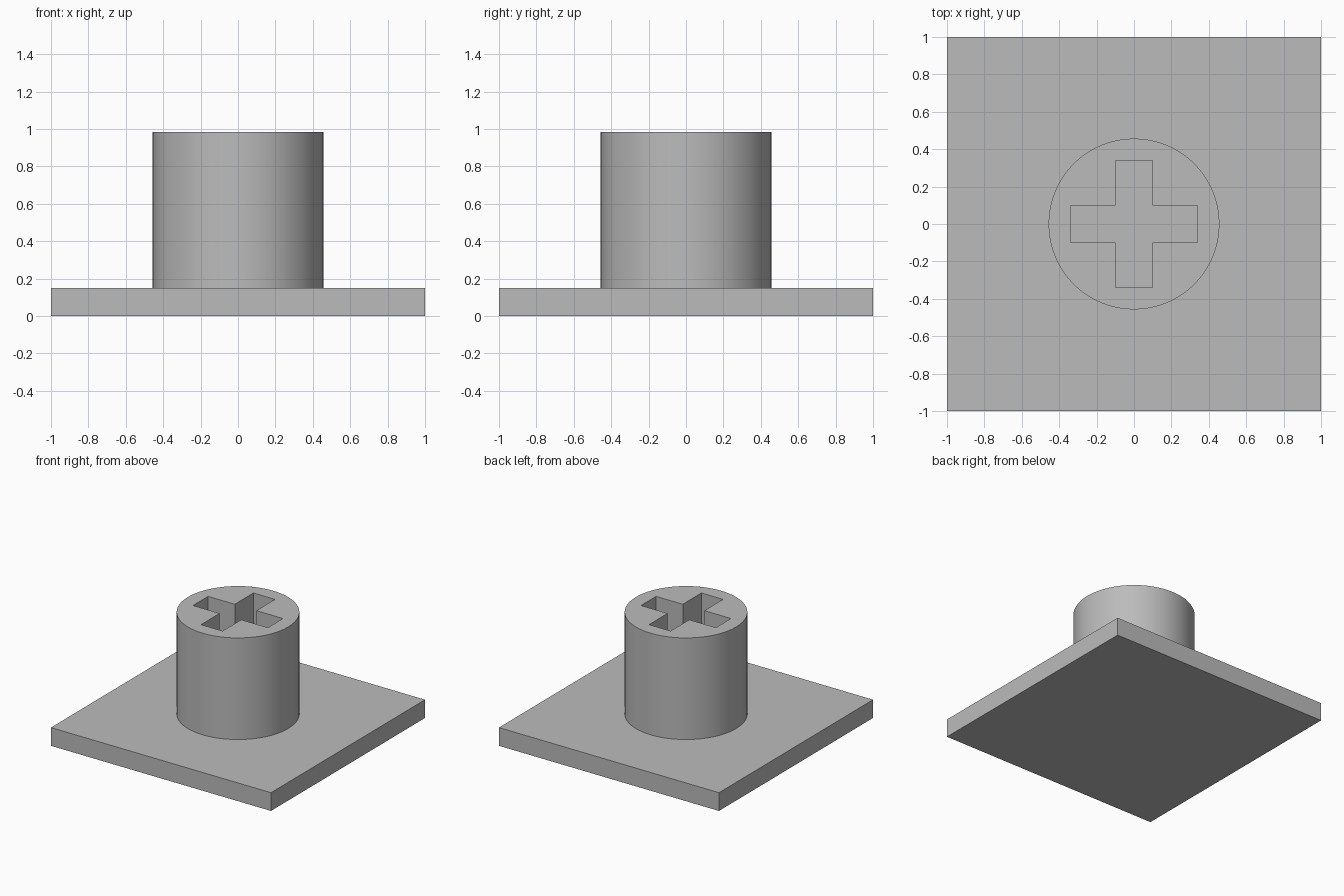
import bpy
import bmesh
import math

PLATE_TOP = 0.15
POST_TOP = 0.985
POST_RADIUS = 0.457
ARM_LENGTH, ARM_HALF = 0.34, 0.098

default = bpy.data.objects.get("Cube")
if default:
    bpy.data.objects.remove(default, do_unlink=True)

grey = bpy.data.materials.new("plain grey")
grey.use_nodes = True
colour = (0.5, 0.5, 0.5, 1)
grey.diffuse_color = colour
grey.node_tree.nodes["Principled BSDF"].inputs["Base Color"].default_value = colour


def add_object(name, bm):
    bmesh.ops.recalc_face_normals(bm, faces=bm.faces)
    mesh = bpy.data.meshes.new(name)
    bm.to_mesh(mesh)
    bm.free()
    mesh.materials.append(grey)
    obj = bpy.data.objects.new(name, mesh)
    bpy.context.collection.objects.link(obj)
    return obj


def add_loop(bm, points, z):
    verts = [bm.verts.new((x, y, z)) for x, y in points]
    return [bm.edges.new((v, verts[i - 1])) for i, v in enumerate(verts)]


# Square base plate
bm = bmesh.new()
bmesh.ops.create_cube(bm, size=1)
bmesh.ops.scale(bm, vec=(2, 2, PLATE_TOP), verts=bm.verts)
bmesh.ops.translate(bm, vec=(0, 0, PLATE_TOP / 2), verts=bm.verts)
add_object("base_plate", bm)

# Cross outline: one arm's three corners, turned by quarter turns
arm = [(ARM_LENGTH, -ARM_HALF), (ARM_LENGTH, ARM_HALF), (ARM_HALF, ARM_HALF)]
cross = []
for turn in range(4):
    cross += arm
    arm = [(-y, x) for x, y in arm]

# Round post, with the cross-shaped socket running down to the plate
segments = 64
circle = [(POST_RADIUS * math.cos(math.tau * i / segments),
           POST_RADIUS * math.sin(math.tau * i / segments)) for i in range(segments)]
bm = bmesh.new()
rim = add_loop(bm, circle, POST_TOP) + add_loop(bm, cross, POST_TOP)
bmesh.ops.triangle_fill(bm, edges=rim, use_beauty=True, normal=(0, 0, 1))
walls = bmesh.ops.extrude_edge_only(bm, edges=rim)
lower = [g for g in walls["geom"] if isinstance(g, bmesh.types.BMVert)]
bmesh.ops.translate(bm, vec=(0, 0, PLATE_TOP - POST_TOP), verts=lower)
post = add_object("socket_post", bm)

# Smooth round side, crisp rim and socket corners
bpy.ops.object.select_all(action="DESELECT")
post.select_set(True)
bpy.context.view_layer.objects.active = post
bpy.ops.object.shade_smooth_by_angle(angle=math.radians(30))
